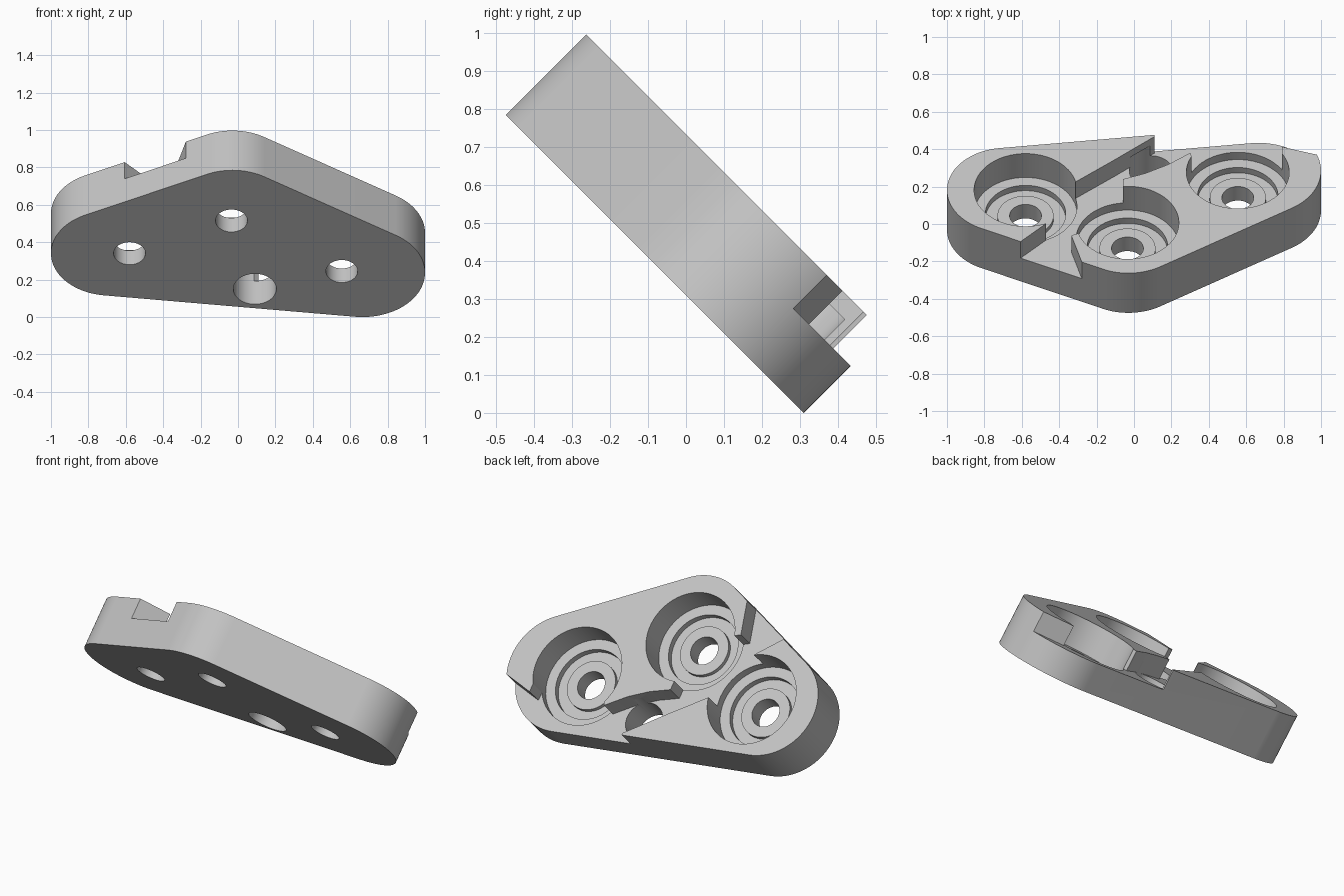
import bpy, bmesh, math
from mathutils import Matrix, Vector

cube = bpy.data.objects.get("Cube")
if cube:
    bpy.data.objects.remove(cube, do_unlink=True)

THICK = 0.30      # plate thickness
CHANNEL = 0.175   # height of the channel floor


def make_material(name, rgb):
    mat = bpy.data.materials.new(name)
    mat.use_nodes = True
    mat.diffuse_color = (*rgb, 1)
    mat.node_tree.nodes["Principled BSDF"].inputs["Base Color"].default_value = (*rgb, 1)
    return mat


def finish(bm, name):
    bmesh.ops.recalc_face_normals(bm, faces=bm.faces[:])
    mesh = bpy.data.meshes.new(name)
    bm.to_mesh(mesh)
    bm.free()
    obj = bpy.data.objects.new(name, mesh)
    bpy.context.collection.objects.link(obj)
    return obj


def prism(name, points, low, high):
    bm = bmesh.new()
    face = bm.faces.new([bm.verts.new((x, y, low)) for x, y in points])
    top = bmesh.ops.extrude_face_region(bm, geom=[face])["geom"]
    verts = [g for g in top if isinstance(g, bmesh.types.BMVert)]
    bmesh.ops.translate(bm, verts=verts, vec=(0, 0, high - low))
    return finish(bm, name)


def lathe(name, profile, x, y, steps=64):
    bm = bmesh.new()
    verts = [bm.verts.new((r, 0, z)) for r, z in profile]
    edges = [bm.edges.new(pair) for pair in zip(verts, verts[1:])]
    bmesh.ops.spin(bm, geom=verts + edges, cent=(0, 0, 0), axis=(0, 0, 1),
                   angle=math.tau, steps=steps)
    bmesh.ops.remove_doubles(bm, verts=bm.verts[:], dist=1e-5)
    bmesh.ops.translate(bm, verts=bm.verts[:], vec=(x, y, 0))
    return finish(bm, name)


def tangent_outline(circles, steps=96):
    """Outline of a belt pulled around the given circles."""
    def support(a):
        d = Vector((math.cos(a), math.sin(a)))
        return max(circles, key=lambda c: Vector(c[:2]).dot(d) + c[2])

    angles = [math.tau * i / steps for i in range(steps)]
    # add the exact tangent directions between neighbouring circles
    for i, (x, y, r) in enumerate(circles):
        x2, y2, r2 = circles[(i + 1) % len(circles)]
        dx, dy = x2 - x, y2 - y
        angles.append((math.atan2(dy, dx) - math.acos((r - r2) / math.hypot(dx, dy))) % math.tau)
    points = []
    for a in sorted(angles):
        for c in dict.fromkeys((support(a - 1e-4), support(a + 1e-4))):
            points.append((c[0] + c[2] * math.cos(a), c[1] + c[2] * math.sin(a)))
    return points


# Rounded triangular plate
plate = prism("mounting_plate", tangent_outline(
    [(-0.68, 0.073, 0.32), (-0.03, -0.235, 0.32), (0.665, 0.22, 0.335)]), 0, THICK)

# Stepped round pockets, each with a raised boss and a through hole
pocket = [(0, -0.1), (0.085, -0.1), (0.085, 0.106), (0.15, 0.106), (0.15, 0.08),
          (0.215, 0.08), (0.215, 0.12), (0.275, 0.12), (0.275, 0.4), (0, 0.4)]
cutters = [lathe("pocket_cutter", pocket, x, y)
           for x, y in ((-0.58, 0.074), (-0.035, -0.173), (0.555, 0.209))]

# Screw hole
cutters.append(lathe("screw_cutter", [(0, -0.1), (0.115, -0.1), (0.115, 0.25), (0, 0.25)],
                     0.09, 0.343))

# Channel winding between the pockets
channel = [(-0.75, -0.46), (-0.25, -0.6), (-0.28, -0.467), (-0.335, -0.27), (-0.29, -0.25),
           (-0.2, -0.17), (-0.12, 0), (-0.06, 0.08), (-0.06, 0.155), (0.06, 0.2),
           (0.18, 0.265), (0.3, 0.354), (0.32, 0.29), (0.55, 0.21), (0.79, 0.33),
           (0.79, 0.40), (0.98, 0.34), (1.1, 0.3), (1.1, 0.8), (0.11, 0.8), (0.11, 0.478),
           (0, 0.388), (-0.1, 0.305), (-0.2, 0.225), (-0.31, 0.137), (-0.4, 0.07),
           (-0.5, -0.1), (-0.47, -0.18)]
cutters.append(prism("channel_cutter", channel, CHANNEL, 0.45))

bpy.context.view_layer.objects.active = plate
for cutter in cutters:
    cutter.hide_render = True
    mod = plate.modifiers.new("cut", "BOOLEAN")
    mod.operation = "DIFFERENCE"
    mod.solver = "EXACT"
    mod.object = cutter
    bpy.ops.object.modifier_apply(modifier=mod.name)
    bpy.data.objects.remove(cutter, do_unlink=True)

# Tilt the plate to stand on its long edge
plate.data.transform(Matrix.Translation((0, -0.0825, 0.3925))
                     @ Matrix.Rotation(math.radians(-45), 4, "X"))
plate.data.materials.clear()
plate.data.materials.append(make_material("plain grey", (0.55, 0.55, 0.55)))

bpy.ops.object.select_all(action="DESELECT")
plate.select_set(True)
bpy.ops.object.shade_smooth_by_angle(angle=math.radians(25))
